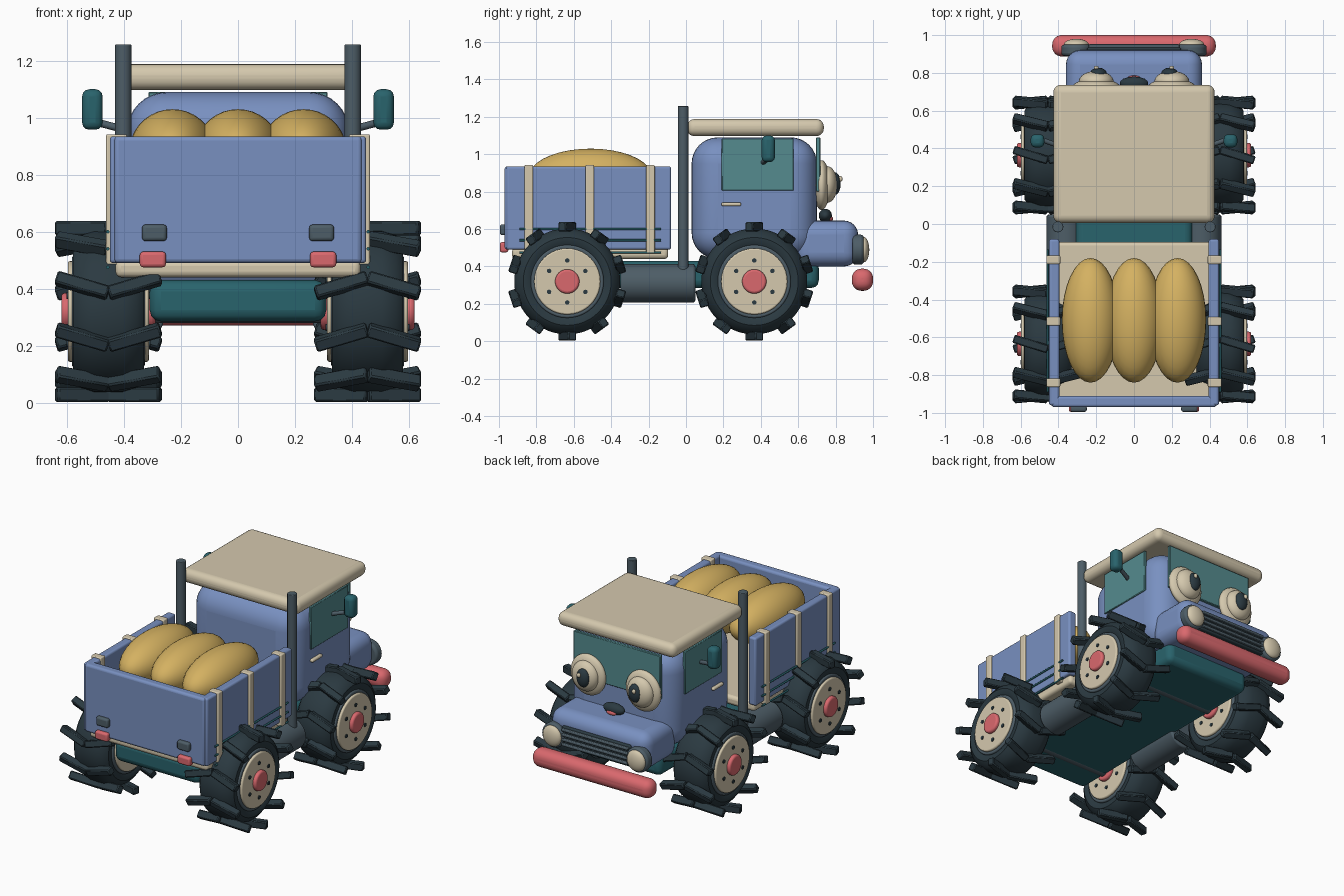
import bpy, bmesh, math
from mathutils import Matrix, Vector

old = bpy.data.objects.get("Cube")
if old:
    bpy.data.objects.remove(old, do_unlink=True)


def material(name, r, g, b):
    m = bpy.data.materials.new(name)
    m.use_nodes = True
    m.diffuse_color = (r, g, b, 1)
    bsdf = next(n for n in m.node_tree.nodes if n.type == 'BSDF_PRINCIPLED')
    bsdf.inputs["Base Color"].default_value = (r, g, b, 1)
    return m


BLUE = material("body blue", .19, .28, .53)
CREAM = material("cream", .66, .58, .42)
YELLOW = material("sack yellow", .66, .44, .12)
RED = material("coral red", .70, .14, .155)
TEAL = material("dark teal", .022, .125, .15)
GLASS = material("glass teal", .09, .26, .275)
RUBBER = material("dark rubber", .024, .042, .053)
GREY = material("slate grey", .075, .11, .135)


def finish(name, bm, mat, bevel=0, segments=3, angle=40):
    me = bpy.data.meshes.new(name)
    bm.to_mesh(me)
    bm.free()
    ob = bpy.data.objects.new(name, me)
    bpy.context.collection.objects.link(ob)
    me.materials.append(mat)
    if bevel:
        mod = ob.modifiers.new("round", 'BEVEL')
        mod.width, mod.segments = bevel, segments
    bpy.ops.object.select_all(action='DESELECT')
    ob.select_set(True)
    bpy.context.view_layer.objects.active = ob
    bpy.ops.object.shade_smooth_by_angle(angle=math.radians(angle))
    return ob


def box(name, mat, x, y, z, bevel=0, segments=3):
    """Box from (min, max) ranges."""
    bm = bmesh.new()
    size = Vector((x[1] - x[0], y[1] - y[0], z[1] - z[0]))
    mid = Vector((sum(x), sum(y), sum(z))) / 2
    bmesh.ops.create_cube(bm, size=1, matrix=Matrix.Translation(mid) @ Matrix.Diagonal(size).to_4x4())
    return finish(name, bm, mat, bevel, segments)


def rod(name, mat, a, b, r, bevel=0, sides=24):
    """Cylinder between two points."""
    a, b = Vector(a), Vector(b)
    turn = (b - a).to_track_quat('Z', 'Y').to_matrix().to_4x4()
    bm = bmesh.new()
    bmesh.ops.create_cone(bm, cap_ends=True, segments=sides, radius1=r, radius2=r,
                          depth=(b - a).length, matrix=Matrix.Translation((a + b) / 2) @ turn)
    return finish(name, bm, mat, bevel)


def ball(name, mat, centre, radii):
    bm = bmesh.new()
    bmesh.ops.create_uvsphere(bm, u_segments=32, v_segments=18, radius=1,
                              matrix=Matrix.Translation(centre) @ Matrix.Diagonal(radii).to_4x4())
    return finish(name, bm, mat, angle=80)


def lathe_x(name, mat, profile, centre):
    """Closed profile of (x, radius) spun round the x axis."""
    bm = bmesh.new()
    verts = [bm.verts.new((x, 0, r)) for x, r in profile]
    edges = [bm.edges.new((v, verts[i - 1])) for i, v in enumerate(verts)]
    bmesh.ops.spin(bm, geom=verts + edges, cent=(0, 0, 0), axis=(1, 0, 0),
                   angle=math.tau, steps=48, use_duplicate=False)
    bmesh.ops.remove_doubles(bm, verts=bm.verts, dist=.0005)
    bmesh.ops.recalc_face_normals(bm, faces=bm.faces)
    bmesh.ops.translate(bm, verts=bm.verts, vec=centre)
    return finish(name, bm, mat)


SIDES = (("right", -1), ("left", 1))


def span(s, a, b):
    return tuple(sorted((s * a, s * b)))


# Chassis
box("chassis", TEAL, (-.31, .31), (-.85, .71), (.285, .43), .04)

# Cargo bed
box("bed_floor", CREAM, (-.43, .43), (-.93, -.095), (.44, .50), .02)
box("tailgate", BLUE, (-.435, .435), (-.97, -.91), (.49, .935), .015)
for side, s in SIDES:
    box(f"{side}_bed_wall", BLUE, span(s, .395, .45), (-.96, -.08), (.49, .935), .012)
    for y in (-.84, -.515, -.19):
        box(f"{side}_bed_slat", CREAM, span(s, .39, .463), (y - .023, y + .023), (.47, .942), .006)
    for z in (.475, .54, .6):
        rod(f"{side}_bed_rail", TEAL, (s * .457, -.89, z), (s * .457, -.135, z), .006, sides=10)
    box(f"{side}_reflector", GREY, span(s, .25, .337), (-.995, -.96), (.567, .625), .012)
    box(f"{side}_tail_light", RED, span(s, .253, .345), (-.995, -.95), (.475, .53), .012)

# Sacks
for i in (-1, 0, 1):
    ball("sack", YELLOW, (i * .23, -.51, .88), (.152, .33, .15))

# Cab, hood and roof
box("cab", BLUE, (-.39, .39), (.03, .70), (.44, 1.09), .14, 8)
box("hood", BLUE, (-.36, .36), (.58, .92), (.40, .645), .075, 6)
box("roof", CREAM, (-.427, .427), (.005, .737), (1.097, 1.188), .04, 5)
box("windshield", GLASS, (-.315, .315), (.695, .718), (.80, 1.09), .004, 1)
for side, s in SIDES:
    box(f"{side}_window", GLASS, span(s, .378, .398), (.19, .575), (.805, 1.085), .004, 1)
    box(f"{side}_door_handle", CREAM, span(s, .385, .41), (.19, .295), (.722, .742), .008)
    rod(f"{side}_exhaust", GREY, (s * .403, -.015, .37), (s * .403, -.015, 1.257), .029, .004)
    rod(f"{side}_tank", GREY, (s * .36, -.35, .31), (s * .36, .05, .31), .103, .012, 32)
    rod(f"{side}_mirror_arm", GREY, (s * .385, .41, .955), (s * .50, .45, .985), .013, sides=12)
    box(f"{side}_mirror", TEAL, span(s, .475, .547), (.405, .475), (.958, 1.10), .025)

# Face
for side, s in SIDES:
    x = s * .2
    ball(f"{side}_eye_rim", CREAM, (x, .725, .835), (.125, .045, .133))
    ball(f"{side}_eye", CREAM, (x, .755, .838), (.092, .055, .098))
    ball(f"{side}_pupil", RUBBER, (x - s * .012, .797, .843), (.044, .03, .06))
    ball(f"{side}_eye_glint", CREAM, (x, .827, .868), (.013, .01, .015))
    rod(f"{side}_headlight_rim", GREY, (s * .305, .89, .49), (s * .305, .95, .49), .08, .015, 32)
    ball(f"{side}_headlight", CREAM, (s * .305, .95, .49), (.066, .03, .068))
ball("nose", RUBBER, (0, .745, .672), (.075, .035, .036))
ball("nose_spot", RED, (0, .772, .655), (.035, .014, .015))

# Grille and bumper
box("grille", RUBBER, (-.25, .25), (.89, .935), (.43, .565), .012)
for i in range(4):
    z = .45 + i * .032
    box("grille_bar", GREY, (-.24, .24), (.92, .952), (z - .008, z + .008), .005)
box("bumper", RED, (-.433, .433), (.887, 1.0), (.27, .388), .05, 6)


# Wheels, spun about their own middle
W = .455
tyre_profile = [(-.105, .18), (-.122, .20), (-.125, .235), (-.10, .268), (-.05, .283), (.05, .283),
                (.10, .268), (.125, .235), (.122, .20), (.105, .18)]
for end, y in (("rear", -.635), ("front", .365)):
    rod(f"{end}_axle", GREY, (-W, y, .32), (W, y, .32), .04)
    for side, s in SIDES:
        name = f"{side}_{end}"
        c = Vector((s * W, y, .32))

        def disc(part, mat, half, r, bevel):
            rod(f"{name}_{part}", mat, c - Vector((half, 0, 0)), c + Vector((half, 0, 0)), r, bevel, 40)

        lathe_x(f"{name}_tyre", RUBBER, tyre_profile, c)
        disc("rim", GREY, .128, .195, .008)
        disc("wheel", CREAM, .142, .177, .008)
        disc("hub", RED, .165, .065, .012)
        # wheel bolts
        for k in range(6):
            a = k * math.tau / 6 + math.pi / 6 * 3
            p = c + Vector((0, math.cos(a), math.sin(a))) * .112
            rod(f"{name}_bolt", RUBBER, p - Vector((.147, 0, 0)), p + Vector((.147, 0, 0)), .012, sides=12)
        # chevron tread lugs
        bm = bmesh.new()
        for k in range(10):
            spin = Matrix.Rotation(k * math.tau / 10, 4, 'X')
            for d in (-1, 1):
                place = (Matrix.Translation(c) @ spin @ Matrix.Translation((d * .092, 0, -.292))
                         @ Matrix.Rotation(d * s * .3, 4, 'Z') @ Matrix.Diagonal((.19, .045, .05, 1)))
                bmesh.ops.create_cube(bm, size=1, matrix=place)
        finish(f"{name}_tread", bm, RUBBER, .006, 1)
